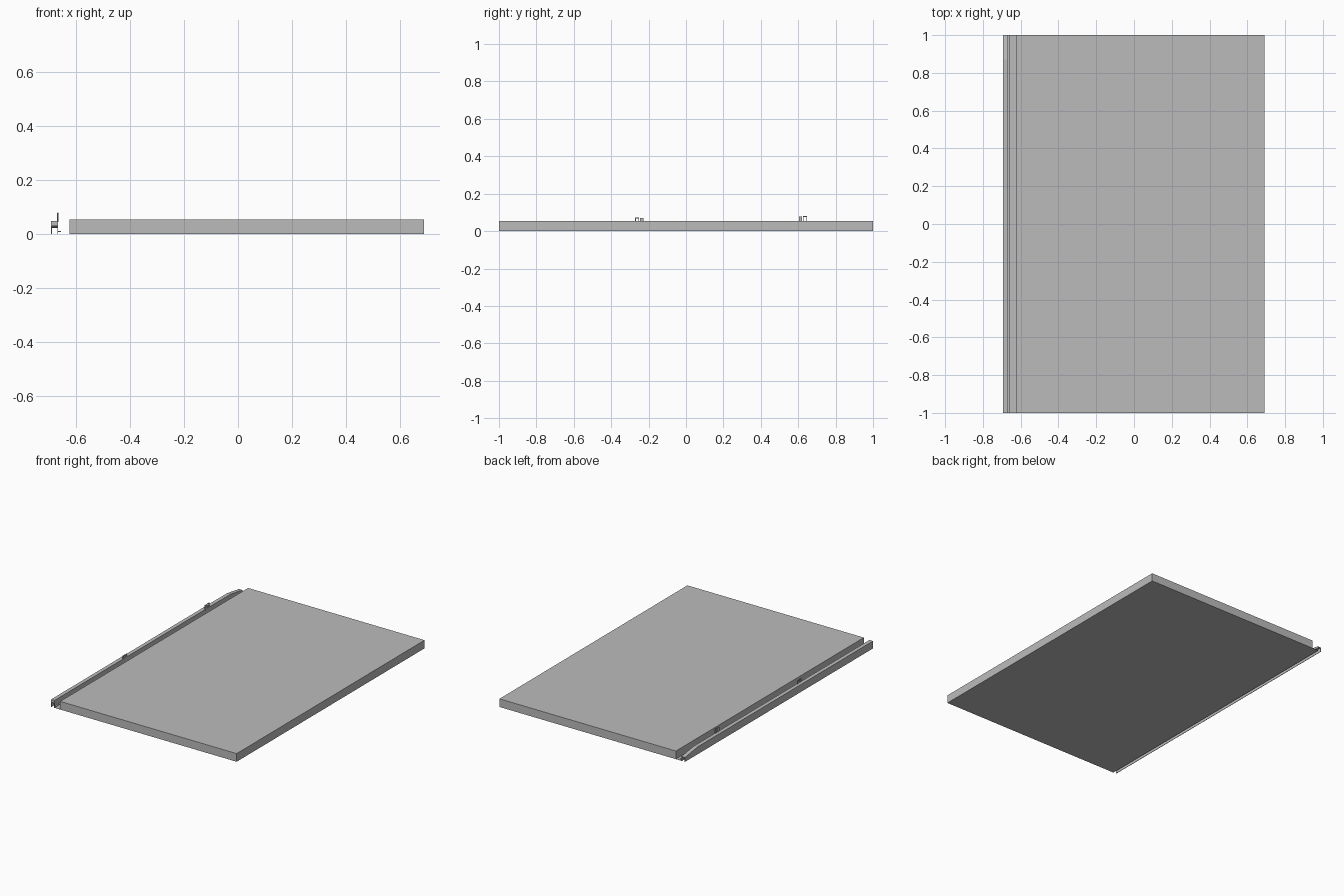
import bpy
import bmesh

cube = bpy.data.objects.get("Cube")
if cube:
    bpy.data.objects.remove(cube, do_unlink=True)

grey = bpy.data.materials.new("plain grey")
grey.use_nodes = True
colour = (0.5, 0.5, 0.5, 1)
grey.diffuse_color = colour
grey.node_tree.nodes["Principled BSDF"].inputs["Base Color"].default_value = colour


def finish(name, bm):
    bmesh.ops.recalc_face_normals(bm, faces=bm.faces)
    mesh = bpy.data.meshes.new(name)
    bm.to_mesh(mesh)
    bm.free()
    mesh.materials.append(grey)
    obj = bpy.data.objects.new(name, mesh)
    bpy.context.collection.objects.link(obj)
    return obj


def loft(name, sections):
    """Skin (y, [(x, z), ...]) cross-sections into a closed solid."""
    bm = bmesh.new()
    rings = [[bm.verts.new((x, y, z)) for x, z in pts] for y, pts in sections]
    n = len(rings[0])
    for a, b in zip(rings, rings[1:]):
        for i in range(n):
            j = (i + 1) % n
            bm.faces.new((a[i], a[j], b[j], b[i]))
    bm.faces.new(rings[0])
    bm.faces.new(rings[-1])
    return finish(name, bm)


def box(name, x0, x1, y0, y1, z0, z1):
    pts = [(x0, z0), (x1, z0), (x1, z1), (x0, z1)]
    return loft(name, [(y0, pts), (y1, pts)])


def channel(top, roof):
    """Inverted U section with thin legs and a small inner foot."""
    out, inn, t = -0.693, -0.667, 0.003
    foot = inn + 0.010
    return [(out, 0), (out, top), (inn, top), (inn, 0.012), (foot, 0.012),
            (foot, 0.009), (inn, 0.009), (inn, 0), (inn - t, 0),
            (inn - t, roof), (out + t, roof), (out + t, 0)]


# Main slab and the thin floor strip joining it to the rail
box("slab", -0.625, 0.69, -1, 1, 0, 0.055)
box("floor_strip", -0.667, -0.625, -1, 1, 0, 0.001)

# Edge rail, with its top sloping down at the back end
full, low = channel(0.05, 0.03), channel(0.03, 0.024)
loft("edge_rail", [(-1, full), (0.87, full), (1, low)])

# Clips standing on the rail: a solid tab beside an open frame
for label, y, side, top in (("front", -0.25, -1, 0.072), ("back", 0.625, 1, 0.08)):
    frame = sorted((y, y + side * 0.022))
    tab = sorted((y - side * 0.004, y - side * 0.022))
    box(label + "_clip_tab", -0.671, -0.667, *tab, 0.045, top - 0.002)
    for i, edge in enumerate(frame):
        inner = edge + (0.004 if i == 0 else -0.004)
        box(f"{label}_clip_post_{i + 1}", -0.67, -0.666, *sorted((edge, inner)), 0.045, top)
    box(label + "_clip_bar", -0.67, -0.666, *frame, top - 0.004, top)
    box(label + "_clip_base", -0.67, -0.666, y - 0.022, y + 0.022, 0.045, 0.054)
